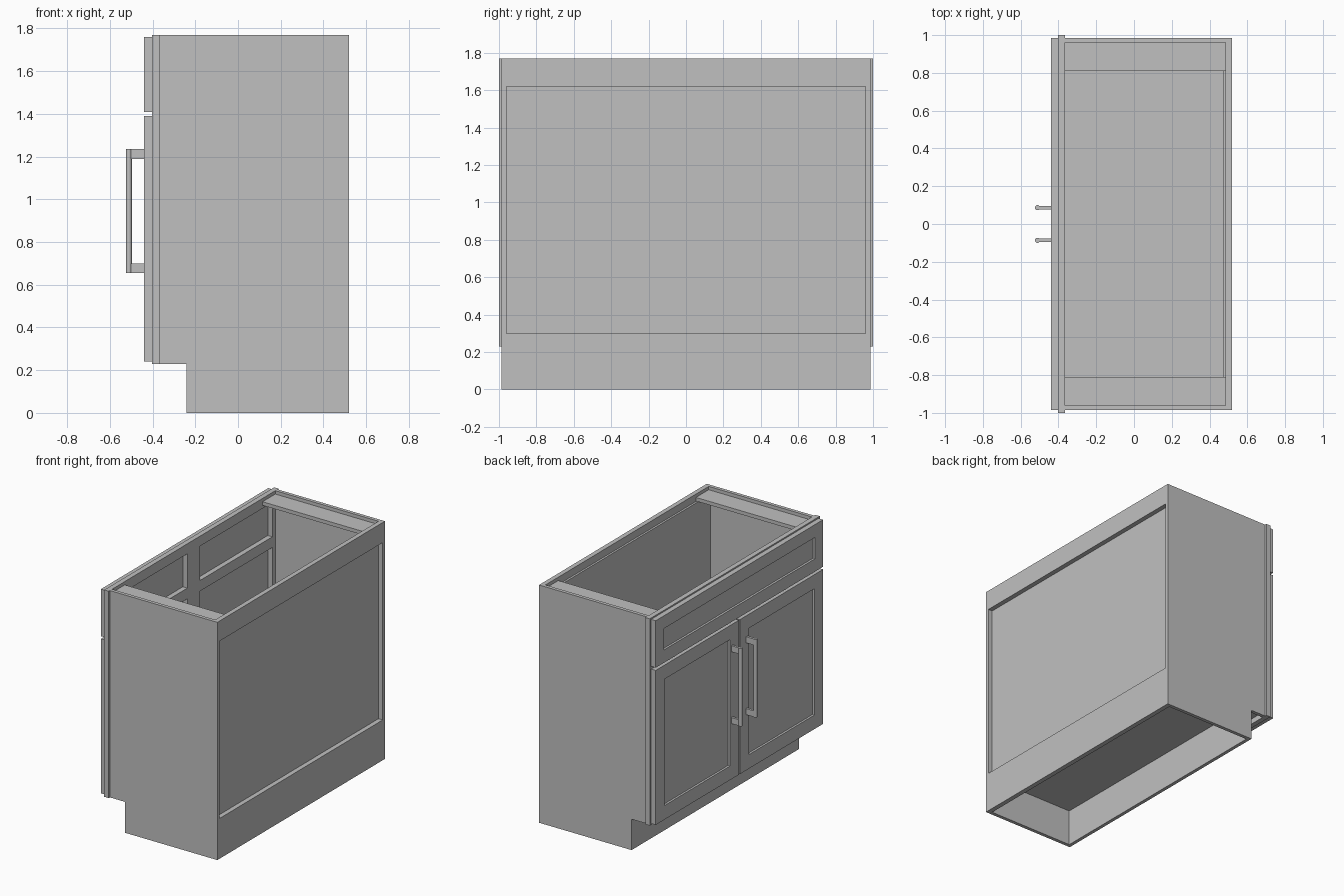
import bpy, bmesh, math
from mathutils import Matrix

if "Cube" in bpy.data.objects:
    bpy.data.objects.remove(bpy.data.objects["Cube"])

paint = bpy.data.materials.new("plain grey")
paint.use_nodes = True
GREY = (0.527, 0.527, 0.527, 1)
paint.diffuse_color = GREY
paint.node_tree.nodes["Principled BSDF"].inputs["Base Color"].default_value = GREY


def finish(bm, name):
    bmesh.ops.recalc_face_normals(bm, faces=bm.faces)
    mesh = bpy.data.meshes.new(name)
    bm.to_mesh(mesh)
    bm.free()
    mesh.materials.append(paint)
    obj = bpy.data.objects.new(name, mesh)
    bpy.context.collection.objects.link(obj)
    return obj


def add_box(bm, x, y, z):
    """Box from (low, high) pairs along each axis."""
    size = [b - a for a, b in (x, y, z)]
    mid = [(a + b) / 2 for a, b in (x, y, z)]
    m = Matrix.Translation(mid) @ Matrix.Diagonal((*size, 1))
    return bmesh.ops.create_cube(bm, size=1, matrix=m)["verts"]


def box(name, x, y, z):
    bm = bmesh.new()
    add_box(bm, x, y, z)
    return finish(bm, name)


def shaker_panel(name, y, z, border):
    """Slab with a recessed centre on its outer (-x) face."""
    bm = bmesh.new()
    add_box(bm, (-0.44, -0.402), y, z)
    bm.normal_update()
    face = min(bm.faces, key=lambda f: f.calc_center_median().x)
    bmesh.ops.inset_region(bm, faces=[face], thickness=border)
    bmesh.ops.inset_region(bm, faces=[face], thickness=0.001, depth=-0.015)
    return finish(bm, name)


TOP = 1.77
FRAME = (-0.402, -0.365)   # face frame thickness
INNER = 0.96               # inside face of the side panels

# Side panels with the toe notch
profile = [(-0.365, 0.23), (-0.242, 0.23), (-0.242, 0), (0.52, 0),
           (0.52, TOP), (-0.365, TOP)]
for side, name in ((1, "left_end_panel"), (-1, "right_end_panel")):
    bm = bmesh.new()
    face = bm.faces.new([bm.verts.new((x, side * INNER, z)) for x, z in profile])
    out = bmesh.ops.extrude_face_region(bm, geom=[face])["geom"]
    bmesh.ops.translate(bm, vec=(0, side * 0.026, 0),
                        verts=[g for g in out if isinstance(g, bmesh.types.BMVert)])
    finish(bm, name)

# Face frame: outer stiles, rails and centre stile pieces
bm = bmesh.new()
for s in (-1, 1):
    add_box(bm, FRAME, sorted((s * 0.925, s)), (0.23, TOP))
for z in ((0.23, 0.305), (1.36, 1.44), (1.695, TOP)):
    add_box(bm, FRAME, (-0.925, 0.925), z)
for z in ((0.305, 1.36), (1.44, 1.695)):
    add_box(bm, FRAME, (-0.075, 0.075), z)
finish(bm, "face_frame")

# Carcass boards
box("floor_board", (-0.365, 0.47), (-INNER, INNER), (0.27, 0.30))
box("toe_board", (-0.242, -0.216), (-INNER, INNER), (0, 0.27))
box("back_panel", (0.47, 0.485), (-INNER, INNER), (0.27, 1.715))
box("back_bottom_rail", (0.485, 0.52), (-INNER, INNER), (0, 0.30))
box("back_top_rail", (0.485, 0.52), (-INNER, INNER), (1.62, TOP))
for s, name in ((1, "left_top_brace"), (-1, "right_top_brace")):
    box(name, (-0.365, 0.485), sorted((s * 0.81, s * INNER)), (1.718, 1.745))

# Drawer front and doors
shaker_panel("drawer_front", (-0.985, 0.985), (1.41, 1.76), 0.135)
for s, name in ((1, "left_door"), (-1, "right_door")):
    shaker_panel(name, sorted((s * 0.006, s * 0.985)), (0.24, 1.39), 0.148)

# Bar handles with two square posts each
for s, name in ((1, "left_handle"), (-1, "right_handle")):
    y = s * 0.087
    bm = bmesh.new()
    bmesh.ops.create_cone(bm, cap_ends=True, segments=12, radius1=0.0135,
                          radius2=0.0135, depth=0.58,
                          matrix=Matrix.Translation((-0.511, y, 0.945)))
    for z in ((0.655, 0.70), (1.19, 1.235)):
        add_box(bm, (-0.505, -0.44), (y - 0.009, y + 0.009), z)
    handle = finish(bm, name)
    bpy.ops.object.select_all(action="DESELECT")
    handle.select_set(True)
    bpy.context.view_layer.objects.active = handle
    bpy.ops.object.shade_smooth_by_angle(angle=math.radians(35))
